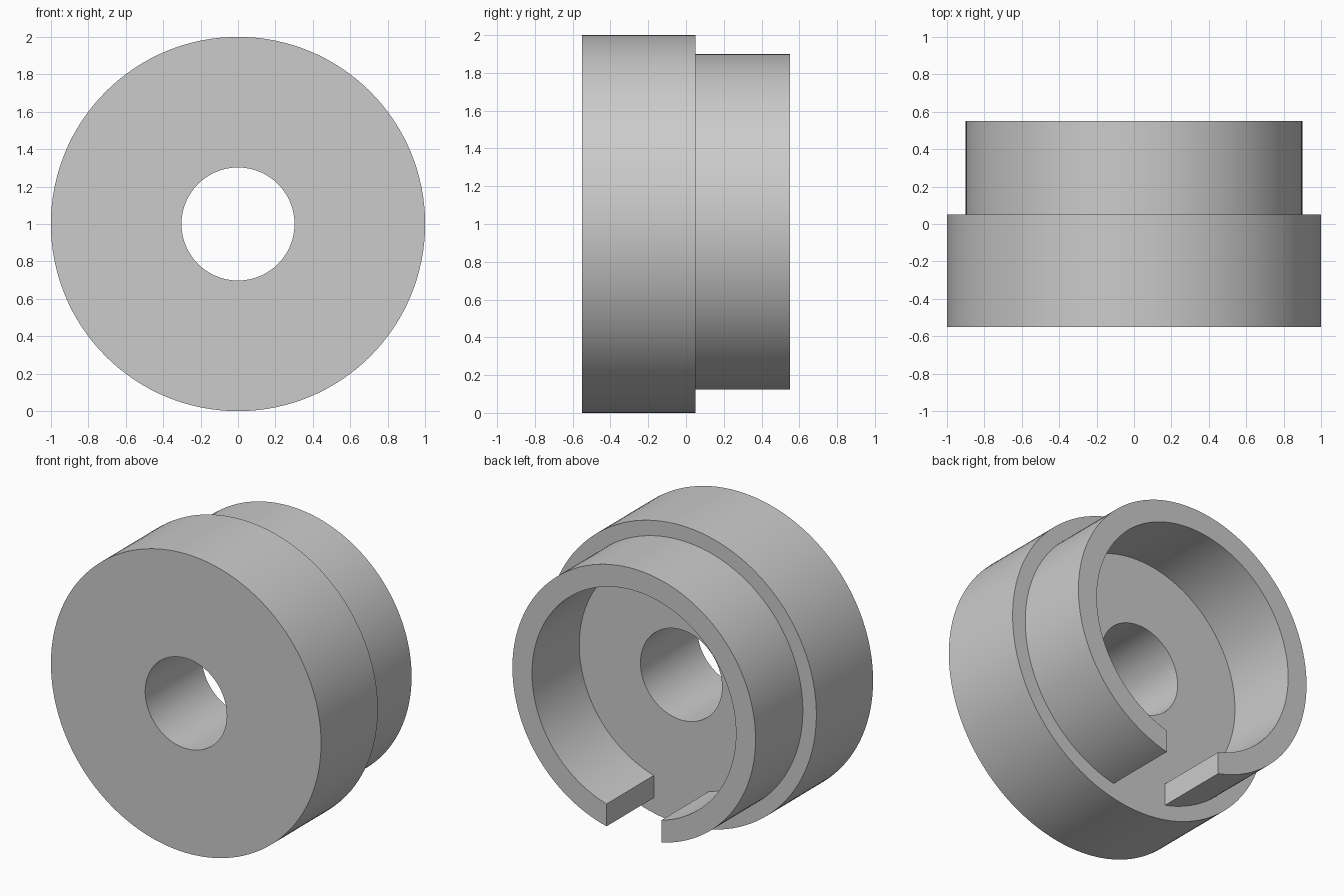
import bpy, bmesh
from math import sin, cos, asin, pi, radians

if "Cube" in bpy.data.objects:
    bpy.data.objects.remove(bpy.data.objects["Cube"], do_unlink=True)

SEGMENTS = 128
HUB_Z = 1.0
FRONT, STEP, BACK = -0.55, 0.05, 0.55
BODY_RADIUS, BORE_RADIUS = 1.0, 0.302
RIM_OUTER, RIM_INNER = 0.9, 0.755
SLOT_HALF = 0.203

grey = bpy.data.materials.new("plain grey")
grey.use_nodes = True
colour = (0.6, 0.6, 0.6, 1)
grey.diffuse_color = colour
grey.node_tree.nodes["Principled BSDF"].inputs["Base Color"].default_value = colour


def ring_solid(name, inner, outer, y0, y1, slot=0.0):
    """Tube along y; a slot half width opens it at the bottom with parallel sides."""
    bm = bmesh.new()
    count = SEGMENTS + 1 if slot else SEGMENTS
    sections = []
    for i in range(count):
        section = []
        for radius, y in ((inner, y0), (outer, y0), (outer, y1), (inner, y1)):
            gap = asin(slot / radius)
            angle = gap + (2 * pi - 2 * gap) * i / SEGMENTS
            section.append(bm.verts.new((-radius * sin(angle), y,
                                         HUB_Z - radius * cos(angle))))
        sections.append(section)
    for i in range(SEGMENTS):
        a, b = sections[i], sections[(i + 1) % count]
        for k in range(4):
            n = (k + 1) % 4
            bm.faces.new((a[k], a[n], b[n], b[k]))
    if slot:
        bm.faces.new(sections[0])
        bm.faces.new(sections[-1])
    bmesh.ops.recalc_face_normals(bm, faces=bm.faces)
    mesh = bpy.data.meshes.new(name)
    bm.to_mesh(mesh)
    bm.free()
    mesh.materials.append(grey)
    obj = bpy.data.objects.new(name, mesh)
    bpy.context.collection.objects.link(obj)
    bpy.ops.object.select_all(action="DESELECT")
    obj.select_set(True)
    bpy.context.view_layer.objects.active = obj
    bpy.ops.object.shade_smooth_by_angle(angle=radians(30))
    return obj


# Thick front disc with a through bore
ring_solid("body_disc", BORE_RADIUS, BODY_RADIUS, FRONT, STEP)

# Thin rear collar, split by a slot at the bottom
ring_solid("slotted_collar", RIM_INNER, RIM_OUTER, STEP, BACK, SLOT_HALF)
